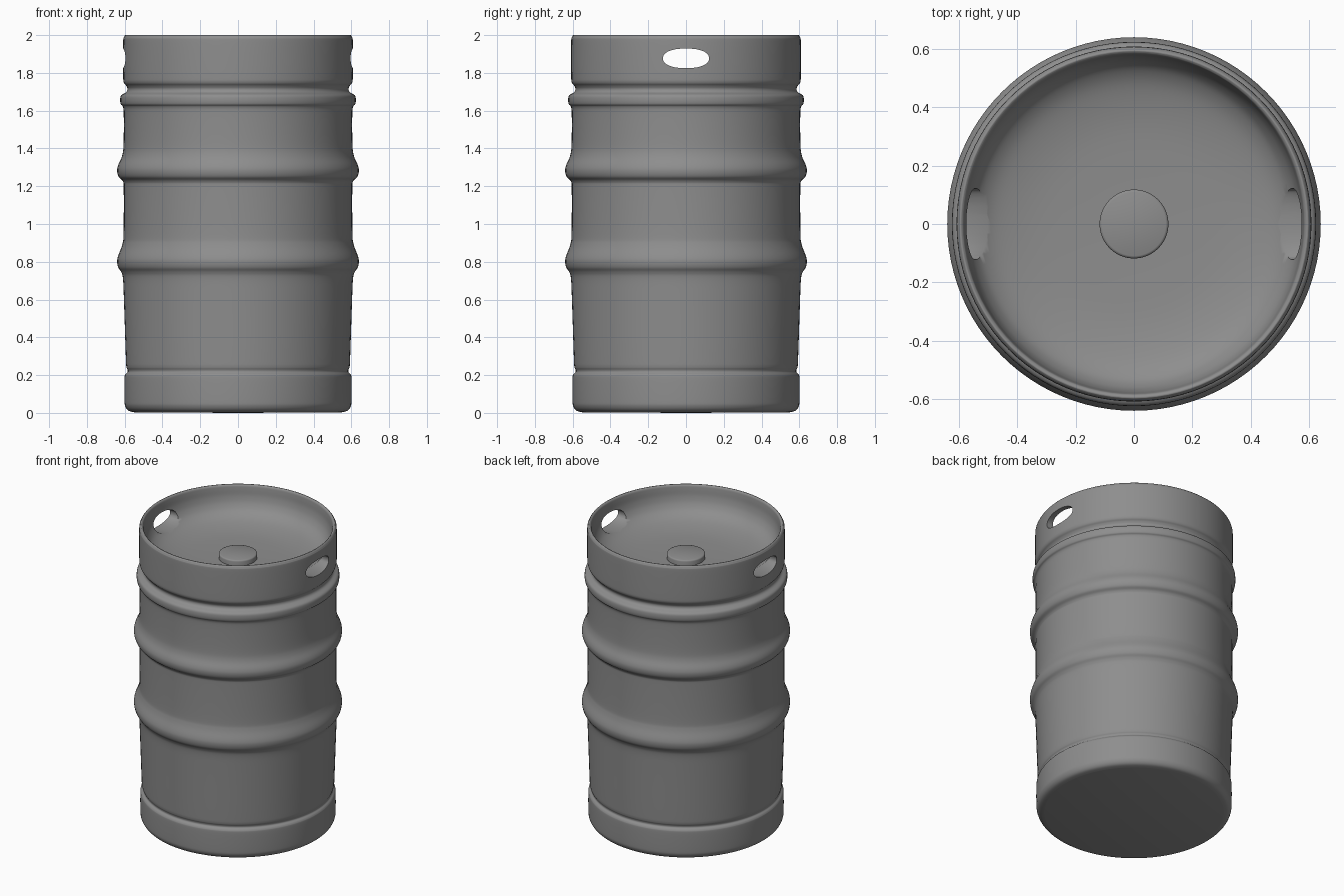
import bpy, bmesh, math
from mathutils import Vector

if "Cube" in bpy.data.objects:
    bpy.data.objects.remove(bpy.data.objects["Cube"])


def smooth_path(pts, steps=5):
    """Catmull-Rom curve through the (radius, height) points."""
    p = [Vector(q) for q in pts]
    p = [p[0]] + p + [p[-1]]
    out = []
    for a, b, c, d in zip(p, p[1:], p[2:], p[3:]):
        for i in range(steps):
            t = i / steps
            out.append(0.5 * (2 * b + (c - a) * t + (2 * a - 5 * b + 4 * c - d) * t * t
                              + (3 * b - a - 3 * c + d) * t ** 3))
    return out + [p[-1]]


def lathe(name, path, segments=96):
    """Revolve a profile that starts and ends on the z axis."""
    bm = bmesh.new()
    verts = [bm.verts.new((max(r, 0), 0, z)) for r, z in path]
    edges = [bm.edges.new(pair) for pair in zip(verts, verts[1:])]
    bmesh.ops.spin(bm, geom=verts + edges, axis=(0, 0, 1), cent=(0, 0, 0),
                   angle=2 * math.pi, steps=segments, use_duplicate=False)
    bmesh.ops.remove_doubles(bm, verts=bm.verts, dist=1e-4)
    bmesh.ops.recalc_face_normals(bm, faces=bm.faces)
    mesh = bpy.data.meshes.new(name)
    bm.to_mesh(mesh)
    bm.free()
    obj = bpy.data.objects.new(name, mesh)
    bpy.context.collection.objects.link(obj)
    return obj


def select(obj):
    bpy.ops.object.select_all(action='DESELECT')
    obj.select_set(True)
    bpy.context.view_layer.objects.active = obj


# Dark metal
metal = bpy.data.materials.new("dark_metal")
metal.diffuse_color = (0.27, 0.27, 0.27, 1)
metal.use_nodes = True
metal.node_tree.nodes["Principled BSDF"].inputs["Base Color"].default_value = metal.diffuse_color

# Outer shell: foot band, lower groove, two rolling hoops, shoulder, collar
outer = [(0.55, 0.003), (0.58, 0.012), (0.597, 0.035), (0.601, 0.07), (0.601, 0.18),
         (0.597, 0.203), (0.585, 0.216), (0.585, 0.228), (0.591, 0.245), (0.594, 0.30),
         (0.604, 0.60), (0.609, 0.71), (0.618, 0.745), (0.634, 0.77), (0.64, 0.80),
         (0.635, 0.83), (0.613, 0.89), (0.606, 0.95), (0.605, 1.18), (0.609, 1.225),
         (0.632, 1.25), (0.64, 1.28), (0.635, 1.31), (0.614, 1.36), (0.606, 1.42),
         (0.605, 1.58), (0.609, 1.62), (0.621, 1.635), (0.624, 1.66), (0.618, 1.682),
         (0.592, 1.698), (0.585, 1.715), (0.592, 1.732), (0.605, 1.75), (0.608, 1.79),
         (0.608, 1.96), (0.605, 1.988), (0.597, 2.0)]
# Inside of the collar, sweeping into the dished head
inner = [(0.592, 2.0), (0.584, 1.992), (0.58, 1.97), (0.574, 1.925), (0.558, 1.88),
         (0.525, 1.84), (0.46, 1.808), (0.34, 1.785), (0.18, 1.777), (0.0, 1.775)]
keg = lathe("keg_body", [(0, 0)] + smooth_path(outer) + smooth_path(inner))
keg.data.materials.append(metal)

# Oval hand holes cut through both sides of the collar
bm = bmesh.new()
bmesh.ops.create_cone(bm, cap_ends=True, segments=64, radius1=1, radius2=1, depth=1.6)
for v in bm.verts:
    a = math.atan2(v.co.y, v.co.x)
    y = math.copysign(abs(math.cos(a)) ** 0.88, math.cos(a))
    z = math.copysign(abs(math.sin(a)) ** 0.88, math.sin(a))
    v.co = (v.co.z, 0.122 * y, 1.877 + 0.052 * z)
bmesh.ops.recalc_face_normals(bm, faces=bm.faces)
mesh = bpy.data.meshes.new("hand_hole_cutter")
bm.to_mesh(mesh)
bm.free()
cutter = bpy.data.objects.new("hand_hole_cutter", mesh)
bpy.context.collection.objects.link(cutter)
cutter.hide_render = True

cut = keg.modifiers.new("hand_holes", 'BOOLEAN')
cut.operation, cut.solver, cut.object = 'DIFFERENCE', 'EXACT', cutter
select(keg)
bpy.ops.object.modifier_apply(modifier=cut.name)
bpy.data.objects.remove(cutter)

# Central valve cap
valve = lathe("valve_cap", [(0, 1.75), (0.118, 1.75), (0.118, 1.803), (0.116, 1.809),
                            (0.109, 1.812), (0, 1.812)], 64)
valve.data.materials.append(metal)

for obj in (keg, valve):
    select(obj)
    bpy.ops.object.shade_smooth_by_angle(angle=math.radians(50))
